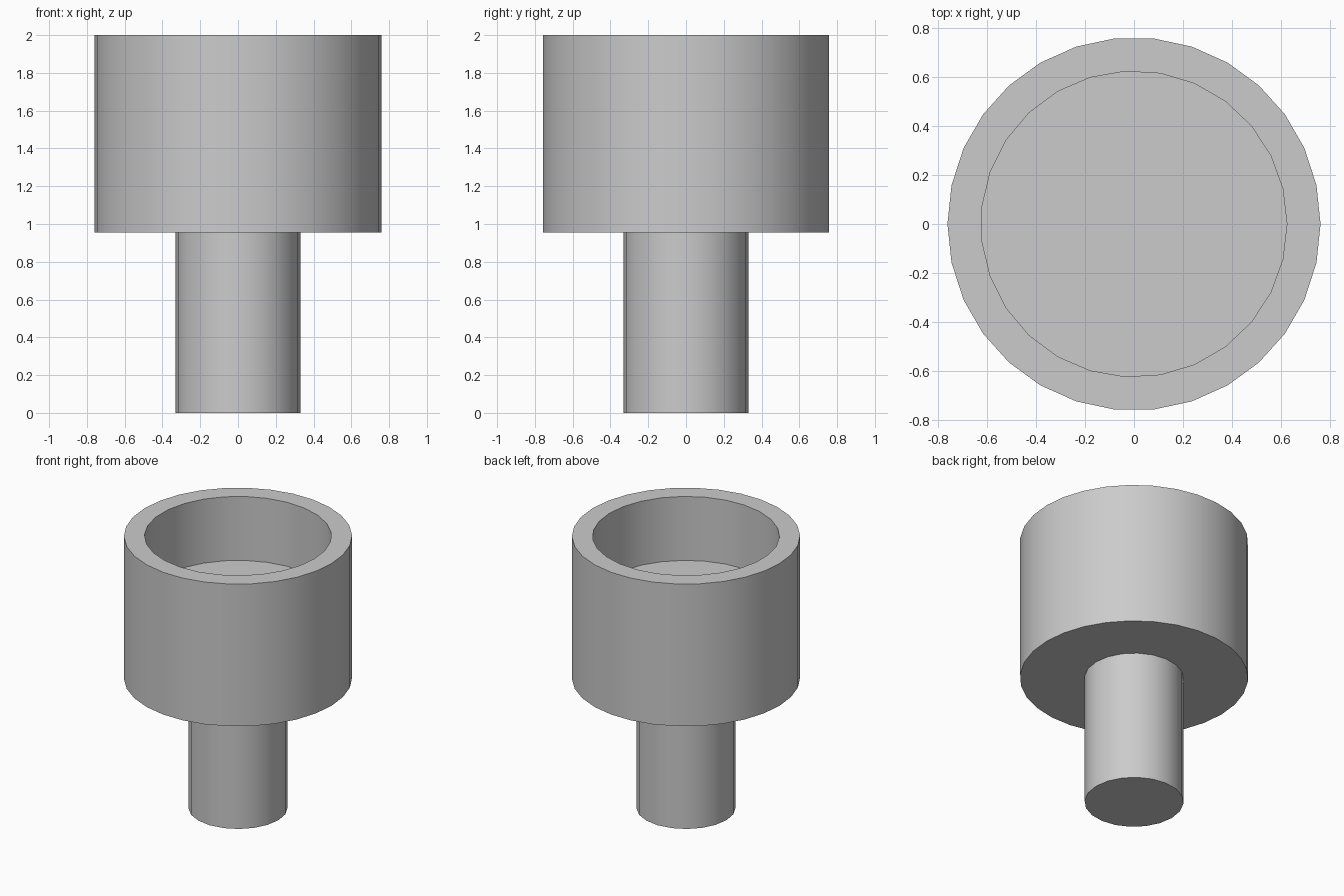
import bpy
import math

cube = bpy.data.objects.get("Cube")
if cube:
    bpy.data.objects.remove(cube, do_unlink=True)

# Single plain grey finish
grey = bpy.data.materials.new("plain_grey")
grey.use_nodes = True
colour = (0.6, 0.6, 0.6, 1.0)
grey.diffuse_color = colour
grey.node_tree.nodes["Principled BSDF"].inputs["Base Color"].default_value = colour


def cylinder(name, sides, radius, bottom, top):
    """Upright cylinder with its first corner on +x."""
    bpy.ops.mesh.primitive_cylinder_add(
        vertices=sides, radius=radius, depth=top - bottom,
        location=(0, 0, (bottom + top) / 2), rotation=(0, 0, -math.pi / 2))
    obj = bpy.context.object
    obj.name = name
    obj.data.materials.append(grey)
    return obj


def activate(obj):
    bpy.ops.object.select_all(action="DESELECT")
    obj.select_set(True)
    bpy.context.view_layer.objects.active = obj


CUP_BOTTOM, BORE_FLOOR, HEIGHT = 0.955, 1.53, 2.0

# Parts: narrow stem below, wide cup above
stem = cylinder("stem", 20, 0.33, 0, CUP_BOTTOM + 0.04)
cup = cylinder("cup", 30, 0.76, CUP_BOTTOM, HEIGHT)

# Blind bore cut into the top of the cup
bore = cylinder("bore_cutter", 27, 0.623, BORE_FLOOR, HEIGHT + 0.2)
bore.hide_render = True
cut = cup.modifiers.new("bore", "BOOLEAN")
cut.operation = "DIFFERENCE"
cut.solver = "EXACT"
cut.object = bore
activate(cup)
bpy.ops.object.modifier_apply(modifier=cut.name)
bpy.data.objects.remove(bore, do_unlink=True)

# Smooth round walls, sharp rims
for part in (stem, cup):
    activate(part)
    bpy.ops.object.shade_smooth_by_angle(angle=math.radians(30))
